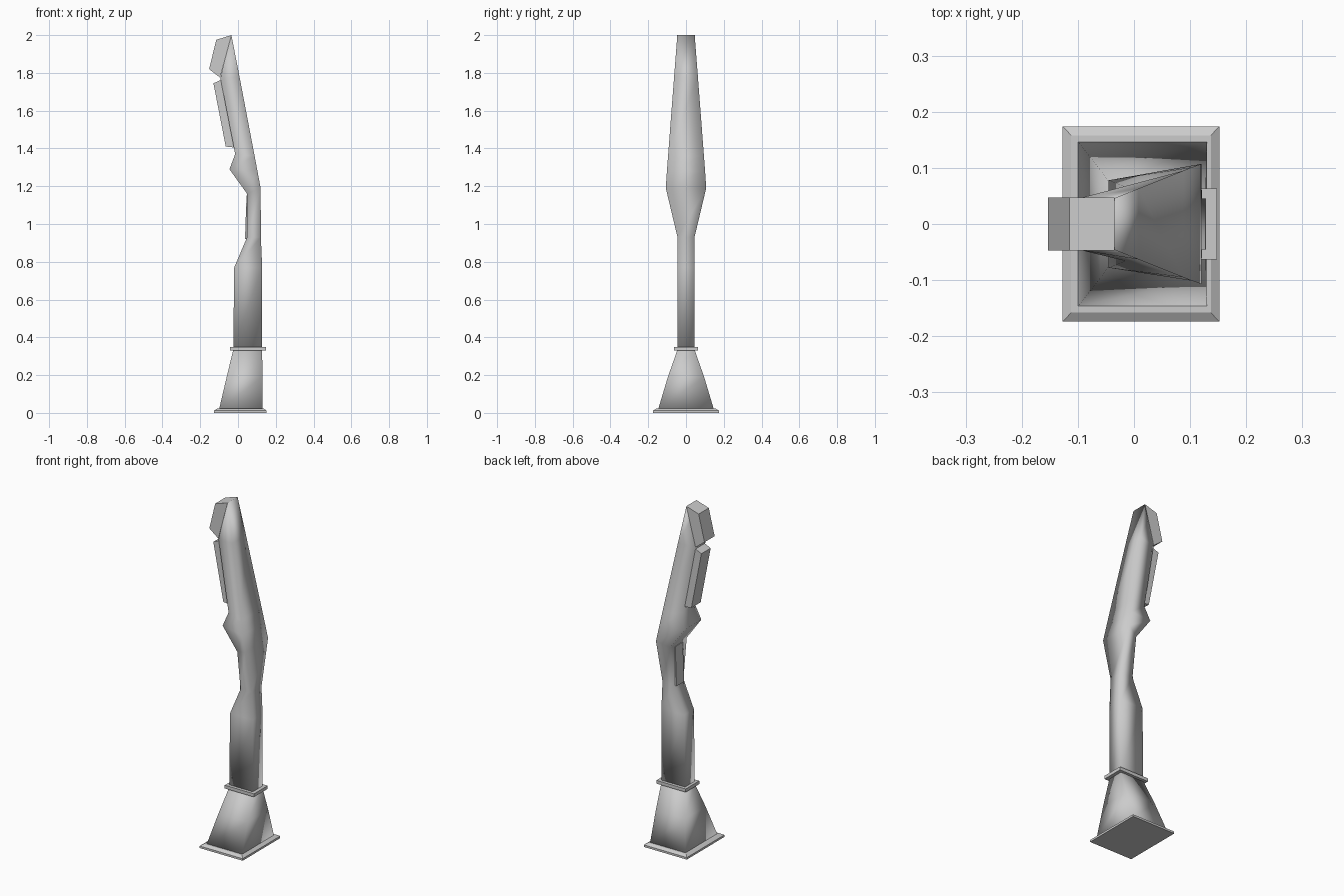
import bpy, bmesh

if "Cube" in bpy.data.objects:
    bpy.data.objects.remove(bpy.data.objects["Cube"])

grey = bpy.data.materials.new("light_grey")
grey.diffuse_color = (0.6, 0.6, 0.6, 1)
grey.use_nodes = True
grey.node_tree.nodes["Principled BSDF"].inputs["Base Color"].default_value = grey.diffuse_color


def loft(name, rings, smooth=False):
    """Skin a stack of four-sided rings and cap both ends."""
    bm = bmesh.new()
    loops = [[bm.verts.new(p) for p in r] for r in rings]
    for a, b in zip(loops, loops[1:]):
        for i in range(4):
            j = (i + 1) % 4
            bm.faces.new((a[i], a[j], b[j], b[i]))
    bm.faces.new(loops[0][::-1])
    bm.faces.new(loops[-1])
    bmesh.ops.recalc_face_normals(bm, faces=bm.faces)
    for f in bm.faces:
        f.smooth = smooth
    me = bpy.data.meshes.new(name)
    bm.to_mesh(me)
    bm.free()
    me.materials.append(grey)
    ob = bpy.data.objects.new(name, me)
    bpy.context.collection.objects.link(ob)
    return ob


def ring(x0, x1, w0, w1, z0, z1=None):
    """Ring with its own half width and height at the -x and +x sides."""
    z1 = z0 if z1 is None else z1
    return [(x0, -w0, z0), (x1, -w1, z1), (x1, w1, z1), (x0, w0, z0)]


def slab(name, profile, w):
    """Extrude an x-z four-corner profile to both sides of y = 0."""
    return loft(name, [[(x, y, z) for x, z in profile] for y in (-w, w)])


# Foot: bevelled plate, flared pedestal and collar
loft("base_plate", [ring(-.127, .152, .174, .174, 0), ring(-.127, .152, .174, .174, .012),
                    ring(-.112, .137, .158, .158, .022)])
loft("pedestal", [ring(-.10, .13, .147, .147, .02), ring(-.06, .129, .096, .096, .19),
                  ring(-.025, .128, .045, .045, .335)], True)
loft("collar", [ring(-.042, .148, .063, .063, .33), ring(-.042, .148, .063, .063, .349)])

# Bent post: straight shaft, thin waist, wide knee and leaning upper arm
loft("post", [ring(-.025, .128, .045, .045, .345),
              ring(-.02, .128, .045, .045, .77),
              ring(.048, .121, .045, .045, .93),
              ring(.048, .12, .075, .107, 1.16, 1.19),
              ring(-.045, .103, .078, .101, 1.29, 1.28),
              ring(-.015, .088, .066, .095, 1.37, 1.36),
              ring(-.093, .008, .047, .063, 1.77, 1.78),
              ring(-.06, -.035, .046, .046, 1.92, 2.0)], True)

# Plates on the inner side and the head block
slab("waist_plate", [(.037, .92), (.06, .92), (.06, 1.15), (.045, 1.15)], .035)
slab("arm_panel", [(-.065, 1.41), (-.02, 1.405), (-.085, 1.765), (-.13, 1.745)], .043)
slab("head_block", [(-.153, 1.82), (-.095, 1.775), (-.035, 2.0), (-.115, 1.975)], .047)
